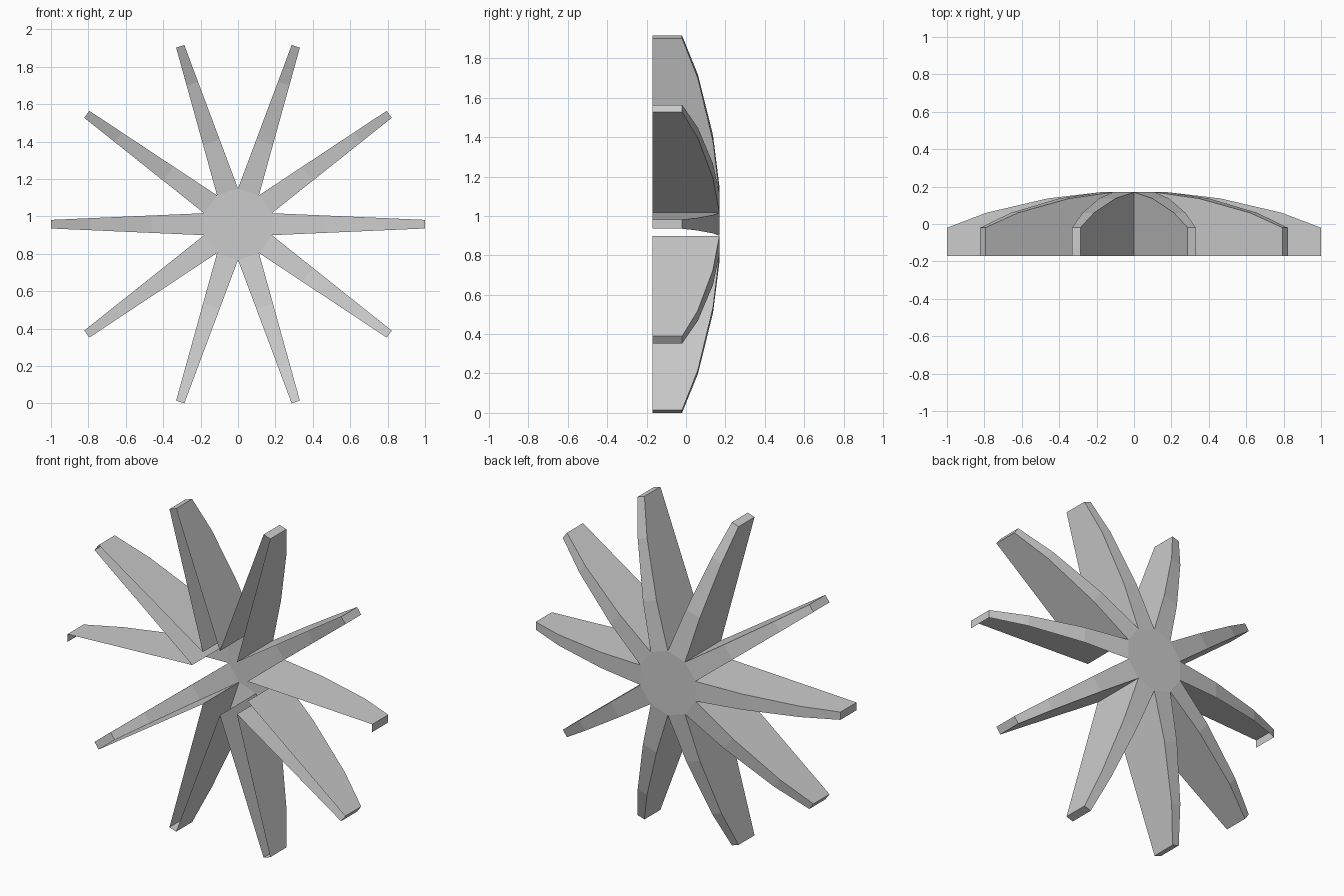
import bpy, bmesh
from math import cos, sin, pi

if "Cube" in bpy.data.objects:
    bpy.data.objects.remove(bpy.data.objects["Cube"])

ARMS, CZ, FRONT = 10, 0.958, -0.17
# Dome profile along an arm: (distance from centre, y)
PROFILE = [(0.181, 0.17), (0.46, 0.137), (0.79, 0.06), (0.9995, -0.02)]
BASE_HALF, TIP_HALF = 0.0588, 0.023

bm = bmesh.new()


def point(angle, r, side, y):
    """Point on an arm: r along it, side across it."""
    return bm.verts.new((r * cos(angle) - side * sin(angle), y,
                         CZ + r * sin(angle) + side * cos(angle)))


def half_width(r):
    t = (r - PROFILE[0][0]) / (PROFILE[-1][0] - PROFILE[0][0])
    return BASE_HALF + t * (TIP_HALF - BASE_HALF)


hub = bm.verts.new((0, 0.17, CZ))
for k in range(ARMS):
    a = 2 * pi * k / ARMS
    edges = {}
    for s in (-1, 1):
        edges[s] = [point(a, r, s * half_width(r), y) for r, y in PROFILE]
    low = {s: [point(a, r, s * half_width(r), FRONT)
               for r in (PROFILE[0][0], PROFILE[-1][0])] for s in (-1, 1)}

    # Domed back of the arm and its slice of the hub
    bm.faces.new((hub, edges[-1][0], edges[1][0]))
    for i in range(len(PROFILE) - 1):
        bm.faces.new((edges[-1][i], edges[-1][i + 1],
                      edges[1][i + 1], edges[1][i]))

    # End cap
    bm.faces.new((edges[-1][-1], low[-1][1], low[1][1], edges[1][-1]))

    # Side walls; the level arms are open on their underside
    for s in (-1, 1):
        underside = (k == 0 and s == -1) or (k == ARMS // 2 and s == 1)
        if not underside:
            bm.faces.new(edges[s] + [low[s][1], low[s][0]])

bmesh.ops.remove_doubles(bm, verts=bm.verts, dist=0.002)
loose = [v for v in bm.verts if not v.link_faces]
bmesh.ops.delete(bm, geom=loose, context='VERTS')
bmesh.ops.recalc_face_normals(bm, faces=bm.faces)

mesh = bpy.data.meshes.new("starburst_shell")
bm.to_mesh(mesh)
bm.free()
obj = bpy.data.objects.new("starburst_shell", mesh)
bpy.context.collection.objects.link(obj)
